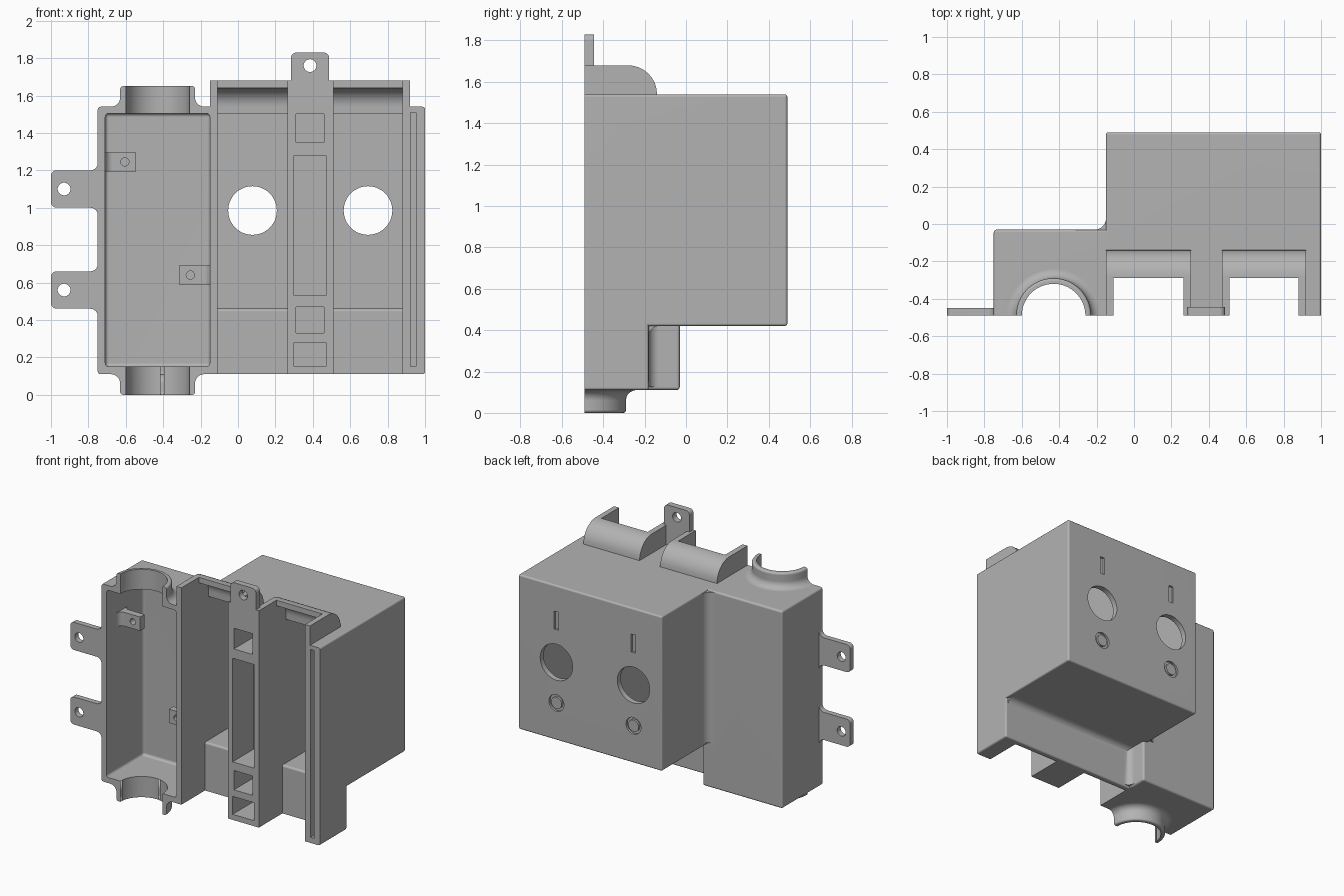
import bpy, bmesh, math
from mathutils import Vector, Matrix

if "Cube" in bpy.data.objects:
    bpy.data.objects.remove(bpy.data.objects["Cube"], do_unlink=True)

GREY = (0.45, 0.45, 0.45, 1)
mat = bpy.data.materials.new("plain grey plastic")
mat.use_nodes = True
mat.diffuse_color = GREY
mat.node_tree.nodes["Principled BSDF"].inputs["Base Color"].default_value = GREY

FRONT = -0.49
OUT = -0.6  # overshoot ahead of the front plane, trimmed at the end


def make(name, bm):
    bmesh.ops.remove_doubles(bm, verts=bm.verts, dist=1e-5)
    bmesh.ops.recalc_face_normals(bm, faces=bm.faces)
    me = bpy.data.meshes.new(name)
    bm.to_mesh(me)
    bm.free()
    me.materials.append(mat)
    ob = bpy.data.objects.new(name, me)
    bpy.context.collection.objects.link(ob)
    return ob


def box(name, x, y, z, r=0.0):
    bm = bmesh.new()
    bmesh.ops.create_cube(bm, size=1)
    for v in bm.verts:
        v.co = Vector([(a + b) / 2 + c * (b - a) for (a, b), c in zip((x, y, z), v.co)])
    if r:
        bmesh.ops.bevel(bm, geom=bm.edges[:], offset=r, segments=3, profile=0.5, affect='EDGES')
    return make(name, bm)


def rounded(points, steps=8):
    """Replace each (u, v, r) corner by an arc; (u, v) corners stay sharp."""
    out = []
    for i, p in enumerate(points):
        c = Vector(p[:2])
        if len(p) == 2:
            out.append(c)
            continue
        a = (Vector(points[i - 1][:2]) - c).normalized()
        b = (Vector(points[(i + 1) % len(points)][:2]) - c).normalized()
        for k in range(steps + 1):
            t = math.pi / 2 * k / steps
            q = c + p[2] * ((1 - math.sin(t)) * a + (1 - math.cos(t)) * b)
            if not out or (q - out[-1]).length > 1e-5:
                out.append(q)
    return out


def prism(name, points, axis, lo, hi):
    """Extrude a rounded outline along the named axis."""
    place = {"x": lambda p, w: (w, p[0], p[1]),
             "y": lambda p, w: (p[0], w, p[1]),
             "z": lambda p, w: (p[0], p[1], w)}[axis]
    pts = rounded(points)
    bm = bmesh.new()
    a = [bm.verts.new(place(p, lo)) for p in pts]
    b = [bm.verts.new(place(p, hi)) for p in pts]
    bm.faces.new(a)
    bm.faces.new(b[::-1])
    for i in range(len(a)):
        j = (i + 1) % len(a)
        bm.faces.new((a[i], a[j], b[j], b[i]))
    return make(name, bm)


def fillet(corner, du, dv, r, axis, lo, hi):
    """Concave blend filling an inside corner."""
    u, v = corner
    e = 0.02
    return prism("blend", [(u - du * e, v - dv * e), (u + du * r, v - dv * e), (u + du * r, v),
                           (u, v, r), (u, v + dv * r), (u - du * e, v + dv * r)], axis, lo, hi)


def cylinder(name, centre, r, depth, axis="y", seg=48):
    bm = bmesh.new()
    rot = Matrix.Rotation(math.pi / 2, 4, 'X') if axis == "y" else Matrix()
    bmesh.ops.create_cone(bm, cap_ends=True, segments=seg, radius1=r, radius2=r, depth=depth,
                          matrix=Matrix.Translation(centre) @ rot)
    return make(name, bm)


def combine(target, other, op):
    mod = target.modifiers.new("join", 'BOOLEAN')
    mod.operation, mod.solver, mod.object = op, 'EXACT', other
    bpy.context.view_layer.objects.active = target
    bpy.ops.object.modifier_apply(modifier=mod.name)
    bpy.data.objects.remove(other, do_unlink=True)


def add(target, other):
    combine(target, other, 'UNION')


def cut(target, other):
    combine(target, other, 'DIFFERENCE')


def pipe_collar(z0, sign):
    """Flared collar turned about the cable channel axis."""
    pts = rounded([(0, 0), (0.2, 0, 0.015), (0.2, 0.11, 0.05), (0.25, 0.11), (0.25, 0.135), (0, 0.135)])
    bm = bmesh.new()
    vs = [bm.verts.new((PIPE_X + p[0], FRONT, z0 + sign * p[1])) for p in pts]
    es = [bm.edges.new(pair) for pair in zip(vs, vs[1:])]
    bmesh.ops.spin(bm, geom=vs + es, cent=(PIPE_X, FRONT, 0), axis=(0, 0, 1),
                   angle=2 * math.pi, steps=64, use_merge=True)
    return make("collar", bm)


def finish(ob):
    bpy.ops.object.select_all(action='DESELECT')
    ob.select_set(True)
    bpy.context.view_layer.objects.active = ob
    bpy.ops.object.shade_smooth_by_angle(angle=math.radians(32))
    ob.modifiers.new("even shading", 'WEIGHTED_NORMAL').keep_sharp = True


PIPE_X = -0.43
BAYS = [(-0.11, 0.265), (0.51, 0.88)]

# Outer housing: deep main box, shallow lower box, side box
body = box("housing", (-0.15, 1), (OUT, 0.49), (0.42, 1.54), 0.013)
add(body, box("lower", (-0.145, 1), (OUT, -0.18), (0.11, 0.6), 0.013))
add(body, box("side", (-0.75, -0.11), (OUT, -0.03), (0.11, 1.54), 0.015))
add(body, fillet((-0.15, -0.03), -1, 1, 0.06, "z", 0.44, 1.53))
add(body, fillet((-0.18, 0.42), 1, -1, 0.05, "x", -0.12, 0.98))
add(body, fillet((-0.11, -0.18), 1, 1, 0.05, "z", 0.125, 0.44))

# Curved hoods over the bays, and pipe collars on the side box
for lo, hi in BAYS:
    add(body, prism("hood", [(OUT, 1.5), (OUT, 1.68), (-0.14, 1.68, 0.14), (-0.14, 1.54), (-0.14, 1.5)],
                    "x", lo - 0.04, hi + 0.04))
add(body, pipe_collar(0, 1))
add(body, pipe_collar(1.65, -1))

# Hollow the side box and the cable channel
cut(body, box("cavity", (-0.71, -0.15), (-0.7, -0.07), (0.15, 1.505), 0.02))
cut(body, cylinder("channel", (PIPE_X, FRONT, 0.8), 0.17, 2.4, "z", 64))

# Hollow the two bays, open at top and bottom; cut the rear details
for lo, hi in BAYS:
    cut(body, prism("bay", [(-0.7, -0.1), (-0.22, -0.1), (-0.22, 0.46, 0.015), (0.45, 0.46), (0.45, 1.5),
                            (-0.18, 1.5), (-0.18, 1.64, 0.1), (-0.29, 1.64), (-0.29, 1.9), (-0.7, 1.9)],
                    "x", lo, hi))
    mid = (lo + hi) / 2
    cut(body, cylinder("port", (mid, 0.47, 0.985), 0.13, 0.2))
    cut(body, box("slot", (mid - 0.018, mid + 0.018), (0.475, 0.6), (1.22, 1.35)))
    cut(body, cylinder("ring", (mid, 0.525, 0.69), 0.06, 0.1))
    add(body, cylinder("button", (mid, 0.475, 0.69), 0.042, 0.03))

# Pockets in the centre post and the groove in the right rim
for x0, x1, z0, z1 in [(0.31, 0.46, 1.35, 1.5), (0.3, 0.47, 0.53, 1.28),
                       (0.31, 0.46, 0.33, 0.47), (0.3, 0.47, 0.15, 0.28)]:
    cut(body, box("pocket", (x0, x1), (-0.7, -0.25), (z0, z1)))
cut(body, box("groove", (0.922, 0.953), (-0.7, -0.39), (0.15, 1.51)))
cut(body, box("trim", (-2, 2), (-1, FRONT), (-1, 3)))
finish(body)

# Side mounting ears
for label, c in (("upper", 1.1), ("lower", 0.56)):
    ear = prism(label + "_mounting_ear",
                [(-0.74, c + 0.14), (-0.75, c + 0.14), (-0.75, c + 0.1, 0.04), (-1, c + 0.1, 0.03),
                 (-1, c - 0.1, 0.03), (-0.75, c - 0.1, 0.04), (-0.75, c - 0.14), (-0.74, c - 0.14)],
                "y", FRONT, -0.45)
    cut(ear, cylinder("hole", (-0.93, -0.47, c), 0.034, 0.2))
    finish(ear)

# Top mounting tab
tab = prism("top_mounting_tab", [(0.283, 1.53), (0.283, 1.83, 0.03), (0.487, 1.83, 0.03), (0.487, 1.53)],
            "y", FRONT, -0.445)
cut(tab, cylinder("hole", (0.385, -0.47, 1.76), 0.034, 0.2))
finish(tab)

# Screw brackets inside the side box, mirrored about the channel axis
for label, s, z in (("left_wall", -1, 1.245), ("right_wall", 1, 0.64)):
    pts = [(0.29, -0.38), (0.28, -0.38), (0.28, -0.34, 0.04), (0.115, -0.34),
           (0.115, -0.29), (0.28, -0.29, 0.04), (0.28, -0.24), (0.29, -0.24)]
    pts = [(PIPE_X + s * p[0], *p[1:]) for p in pts]
    bracket = prism(label + "_bracket", pts, "z", z - 0.05, z + 0.05)
    cut(bracket, cylinder("hole", (PIPE_X + s * 0.175, -0.31, z), 0.022, 0.3, seg=24))
    finish(bracket)
